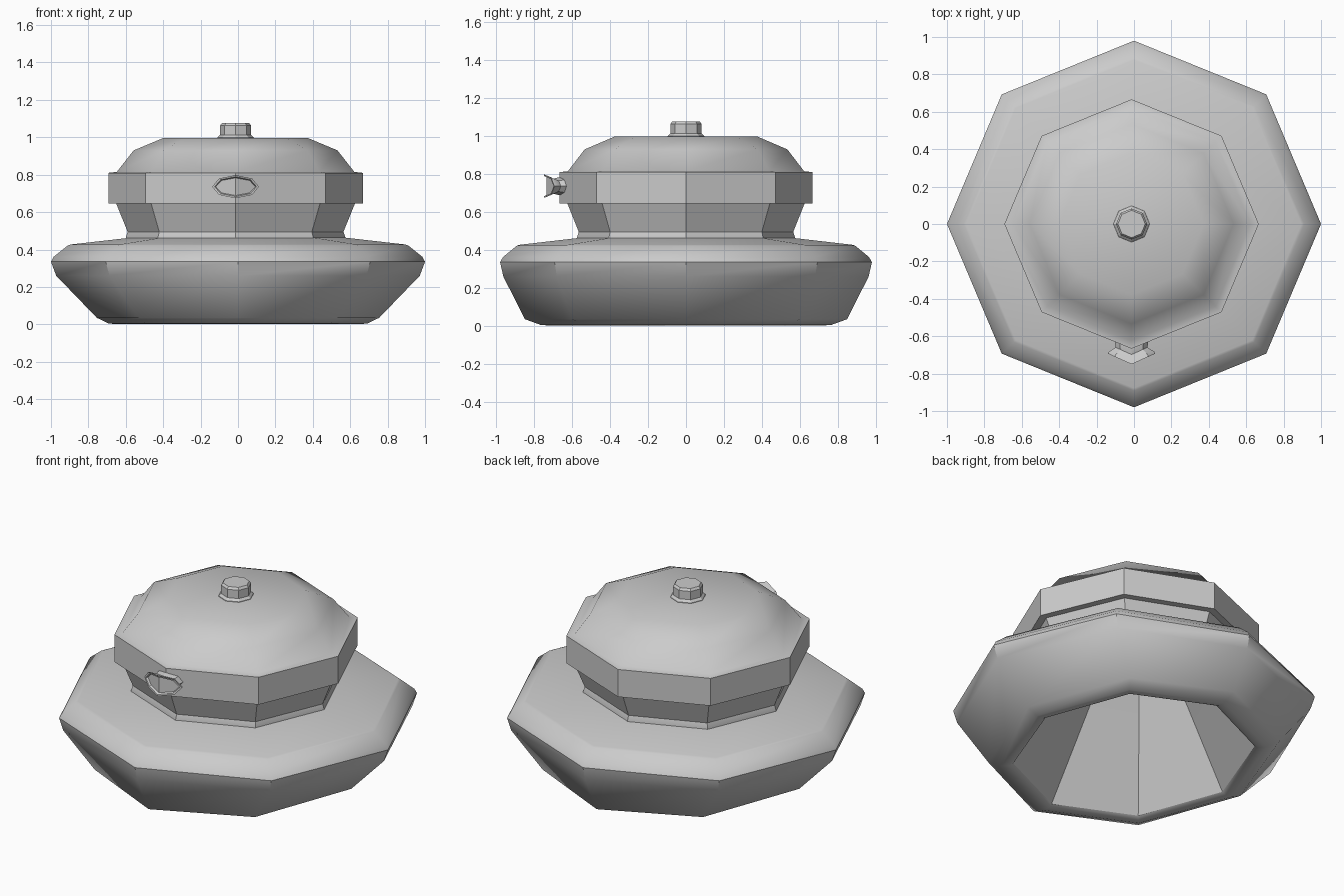
import bpy, bmesh, math

if "Cube" in bpy.data.objects:
    bpy.data.objects.remove(bpy.data.objects["Cube"])


def finish(name, bm, angle):
    bmesh.ops.recalc_face_normals(bm, faces=bm.faces[:])
    me = bpy.data.meshes.new(name)
    bm.to_mesh(me)
    bm.free()
    ob = bpy.data.objects.new(name, me)
    bpy.context.collection.objects.link(ob)
    bpy.ops.object.select_all(action='DESELECT')
    bpy.context.view_layer.objects.active = ob
    ob.select_set(True)
    bpy.ops.object.shade_smooth_by_angle(angle=math.radians(angle))
    return ob


def skin(bm, rings, cap_start, cap_end):
    n = len(rings[0])
    vs = [[bm.verts.new(p) for p in ring] for ring in rings]
    for a, b in zip(vs, vs[1:]):
        for i in range(n):
            j = (i + 1) % n
            bm.faces.new((a[i], a[j], b[j], b[i]))
    if cap_start:
        bm.faces.new(vs[0][::-1])
    if cap_end:
        bm.faces.new(vs[-1])


def lathe(name, profile, angle, cx=0.0, sy=0.98, cap_end=False):
    """Eight-sided loft of (x radius, z) or (x radius, z, y radius) points."""
    bm = bmesh.new()
    rings = []
    for p in profile:
        rx, z = p[:2]
        ry = p[2] if len(p) > 2 else rx * sy
        rings.append([(cx + rx * math.cos(i * math.pi / 4),
                       ry * math.sin(i * math.pi / 4), z) for i in range(8)])
    skin(bm, rings, False, cap_end)
    return finish(name, bm, angle)


CX = -0.013

# lower bowl, deeper front to back at its foot
lathe("base_bowl", [(0.63, 0.015, 0.70), (0.65, 0.002, 0.725), (0.69, 0.004, 0.765),
                    (0.755, 0.035, 0.85), (0.972, 0.26, 0.963), (1.0, 0.335, 0.98)], 42)

# upper rim and sloping top
lathe("base_rim", [(1.0, 0.335), (0.985, 0.362), (0.91, 0.422), (0.895, 0.427), (0.56, 0.465)], 42)

# hollow underside
lathe("base_cavity", [(0.63, 0.015, 0.70), (0.37, 0.48, 0.38), (0.30, 0.60, 0.30)], 30, cap_end=True)

# collar and flared neck
lathe("neck", [(0.587, 0.44), (0.587, 0.465), (0.577, 0.495), (0.64, 0.65)], 30, cx=CX)

# lid band
lathe("lid_band", [(0.60, 0.645), (0.68, 0.645), (0.68, 0.81)], 30, cx=CX)

# domed lid
lathe("lid_dome", [(0.68, 0.81), (0.635, 0.815), (0.545, 0.93), (0.385, 0.997)],
      50, cx=CX, cap_end=True)

# top knob
lathe("knob", [(0.098, 0.99), (0.097, 1.0), (0.083, 1.013), (0.083, 1.063), (0.073, 1.076)],
      30, cx=CX, sy=1.0, cap_end=True)

# front catch, bent around the corner of the band, with a recessed face
bm = bmesh.new()
rings = []
for y, rx, rz in [(-0.63, 0.09, 0.05), (-0.665, 0.09, 0.048), (-0.698, 0.085, 0.040),
                  (-0.738, 0.122, 0.058), (-0.75, 0.125, 0.062), (-0.748, 0.112, 0.053),
                  (-0.735, 0.106, 0.047)]:
    ring = []
    for i in range(8):
        a = i * math.pi / 4
        x = rx * math.cos(a)
        ring.append((CX + x, y + 0.45 * abs(x), 0.736 + rz * math.sin(a)))
    rings.append(ring)
skin(bm, rings, False, False)
last = bm.verts[:][-8:]
# two halves of the recessed face, folded along the middle
bm.faces.new([last[i] for i in (6, 7, 0, 1, 2)])
bm.faces.new([last[i] for i in (2, 3, 4, 5, 6)])
finish("front_catch", bm, 30)
